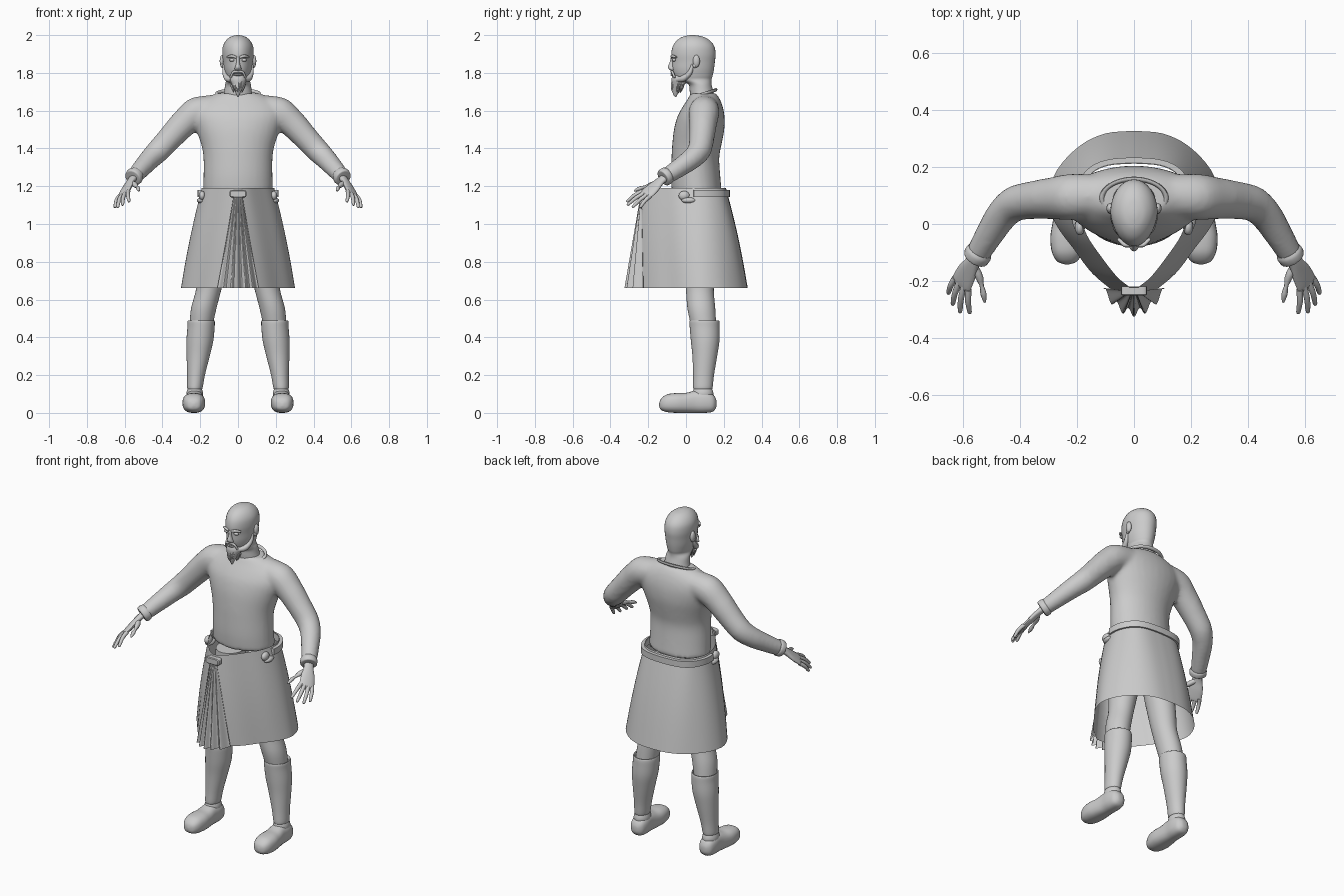
import bpy, bmesh, math, random
from mathutils import Vector as V

random.seed(4)
grey = bpy.data.materials.new("light_grey")
grey.diffuse_color = (0.6, 0.6, 0.6, 1)


def ring(c, u, v, n=24, p=1.0):
    """Closed (super)ellipse around c; p < 1 makes it boxier."""
    pw = lambda t: math.copysign(abs(t) ** p, t)
    return [V(c) + V(u) * pw(math.cos(a)) + V(v) * pw(math.sin(a))
            for a in (2 * math.pi * i / n for i in range(n))]


def smooth_rings(rings, k):
    """Catmull-Rom interpolation between successive rings."""
    out, m = [], len(rings)
    for i in range(m - 1):
        a, b, c, d = (rings[min(max(j, 0), m - 1)] for j in (i - 1, i, i + 1, i + 2))
        for s in range(k):
            t = s / k
            out.append([q + (r - p) * (t / 2) + (2 * p - 5 * q + 4 * r - w) * (t * t / 2)
                        + (3 * q - p - 3 * r + w) * (t ** 3 / 2)
                        for p, q, r, w in zip(a, b, c, d)])
    return out + [rings[-1]]


def loft(bm, rings, k=4, caps=True, closed=True):
    rows = [[bm.verts.new(p) for p in r] for r in smooth_rings(rings, k)]
    n = len(rows[0])
    for a, b in zip(rows, rows[1:]):
        for i in range(n if closed else n - 1):
            j = (i + 1) % n
            bm.faces.new((a[i], a[j], b[j], b[i]))
    if caps:
        bm.faces.new(rows[0])
        bm.faces.new(rows[-1])


def tube(bm, pts, n=16, k=4):
    """Round tube through (x, y, z, radius) points."""
    rings = []
    for i, p in enumerate(pts):
        t = (V(pts[min(i + 1, len(pts) - 1)][:3]) - V(pts[max(i - 1, 0)][:3])).normalized()
        ref = V((0.3, 1, 0.1)) if abs(t.y) < 0.9 else V((1, 0, 0.1))
        u = t.cross(ref).normalized()
        rings.append(ring(p[:3], u * p[3], t.cross(u) * p[3], n))
    loft(bm, rings, k)


def stack(bm, rows, tilt=0.0, k=4, p=1.0):
    """Upright loft from (z, x centre, half width, y front, y back) rows."""
    loft(bm, [ring((x, (y0 + y1) / 2, z), (rx, 0, 0), (0, (y1 - y0) / 2, tilt * (y1 - y0) / 2), 32, p)
              for z, x, rx, y0, y1 in rows], k)


def blob(bm, c, r):
    c, r = V(c), V(r)
    loft(bm, [ring(c + V((0, 0, r.z * math.cos(a))), (r.x * math.sin(a), 0, 0), (0, r.y * math.sin(a), 0), 14)
              for a in (0.1 + 2.94 * i / 8 for i in range(9))], 1)


def finish(name, bm, mirror=False, angle=50, thick=0):
    bmesh.ops.recalc_face_normals(bm, faces=bm.faces)
    me = bpy.data.meshes.new(name)
    bm.to_mesh(me)
    bm.free()
    me.materials.append(grey)
    ob = bpy.data.objects.new(name, me)
    bpy.context.collection.objects.link(ob)
    bpy.ops.object.select_all(action='DESELECT')
    ob.select_set(True)
    bpy.context.view_layer.objects.active = ob
    bpy.ops.object.shade_smooth_by_angle(angle=math.radians(angle))
    if mirror:
        m = ob.modifiers.new("mirror", 'MIRROR')
        m.use_mirror_merge = False
    if thick:
        ob.modifiers.new("thickness", 'SOLIDIFY').thickness = thick
    return ob


# Tunic: torso and sleeves fused into one smooth skin
bm = bmesh.new()
stack(bm, [(1.165, 0, .185, -.075, .19), (1.25, 0, .183, -.08, .182), (1.35, 0, .183, -.077, .176),
           (1.42, 0, .195, -.073, .188), (1.5, 0, .222, -.064, .203), (1.57, 0, .245, -.045, .204),
           (1.62, 0, .235, -.018, .195), (1.66, 0, .185, .008, .18), (1.692, 0, .115, .025, .16)], k=3)
for s in (1, -1):
    tube(bm, [(s * x, y, z, r) for x, y, z, r in
              [(.12, .1, 1.61, .075), (.22, .095, 1.59, .082), (.29, .09, 1.53, .074), (.36, .083, 1.455, .067),
               (.42, .07, 1.39, .063), (.465, .03, 1.345, .057), (.51, -.04, 1.295, .05), (.55, -.108, 1.25, .043)]])
tunic = finish("tunic", bm)
rm = tunic.modifiers.new("fuse", 'REMESH')
rm.mode, rm.voxel_size, rm.use_smooth_shade = 'VOXEL', 0.012, True
sm = tunic.modifiers.new("soften", 'SMOOTH')
sm.iterations, sm.factor = 6, 0.5

# Collar and cuffs
bm = bmesh.new()
path = ring((0, .09, 1.688), (.113, 0, 0), (0, .068, .022), 32)
rings = []
for q in path + path[:1]:
    out = (q - V((0, .09, 1.688))).normalized()
    rings.append(ring(q, out * .009, (0, 0, .009), 8))
loft(bm, rings, 1, False)
finish("collar", bm)
bm = bmesh.new()
tube(bm, [(.541, -.094, 1.26, .043), (.546, -.103, 1.255, .048), (.556, -.119, 1.244, .046), (.558, -.122, 1.242, .036)])
finish("sleeve_cuff", bm, True)

# Hands: flat palm, four fingers and a thumb
bm = bmesh.new()
wide, flat = V((.68, .62, -.38)).normalized(), V((.45, .15, .88)).normalized()
loft(bm, [ring(c, wide * w, flat * h, 16) for c, w, h in
          [((.545, -.10, 1.255), .026, .022), ((.568, -.137, 1.226), .028, .019), ((.588, -.172, 1.192), .04, .018),
           ((.607, -.212, 1.158), .043, .014), ((.611, -.222, 1.15), .036, .008)]])
for off, tip in ((-.034, (.577, -.315, 1.118)), (-.012, (.612, -.312, 1.1)), (.011, (.638, -.285, 1.088)), (.033, (.653, -.245, 1.087))):
    a, b = V((.605, -.21, 1.16)) + wide * off, V(tip)
    mid = a.lerp(b, .5) + flat * .008
    tube(bm, [(*a, .012), (*mid, .0105), (*a.lerp(b, .92), .008), (*b, .003)], 10, 3)
tube(bm, [(.565, -.145, 1.22, .014), (.542, -.19, 1.205, .014), (.53, -.24, 1.19, .011), (.524, -.275, 1.175, .004)], 10, 3)
finish("hand", bm, True)

# Head and neck
bm = bmesh.new()
stack(bm, [(1.65, 0, .085, .025, .155), (1.70, 0, .073, .02, .145), (1.74, 0, .068, .012, .135), (1.765, 0, .062, -.045, .135),
           (1.785, 0, .067, -.062, .141), (1.82, 0, .075, -.072, .148), (1.86, 0, .079, -.074, .153), (1.90, 0, .083, -.078, .157),
           (1.94, 0, .08, -.07, .15), (1.97, 0, .065, -.05, .128), (1.99, 0, .042, -.02, .095), (1.998, 0, .018, .01, .06),
           (2.0, 0, .004, .03, .038)])
for f in bm.verts:  # narrow the face towards the front
    if f.co.z > 1.75 and f.co.y < .04:
        f.co.x *= 1 - 1.0 * min(.04 - f.co.y, .1)
finish("head", bm)
bm = bmesh.new()
stack(bm, [(1.812, 0, .012, -.08, -.055), (1.82, 0, .019, -.09, -.055), (1.832, 0, .015, -.096, -.055),
           (1.855, 0, .009, -.087, -.055), (1.885, 0, .008, -.079, -.06)], k=3)
finish("nose", bm)
bm = bmesh.new()
tube(bm, [(.01, -.074, 1.882, .007), (.033, -.073, 1.889, .008), (.056, -.052, 1.883, .006)], 8)
finish("brow", bm, True)
bm = bmesh.new()
blob(bm, (.032, -.063, 1.868), (.016, .011, .008))
finish("eye", bm, True)
bm = bmesh.new()
blob(bm, (0, -.072, 1.79), (.024, .01, .006))
blob(bm, (0, -.073, 1.799), (.026, .009, .005))
finish("lips", bm)
bm = bmesh.new()
blob(bm, (.084, .055, 1.862), (.013, .019, .033))
blob(bm, (.082, .046, 1.84), (.01, .011, .014))
finish("ear", bm, True)

# Beard: chin mass, jaw line, moustache and loose locks
bm = bmesh.new()
stack(bm, [(1.785, 0, .035, -.072, -.01), (1.765, 0, .047, -.077, .015), (1.74, 0, .036, -.076, -.005),
           (1.71, 0, .02, -.075, -.028), (1.685, 0, .009, -.067, -.045), (1.672, 0, .002, -.058, -.052)])
for s in (1, -1):
    tube(bm, [(s * .074, .035, 1.845, .007), (s * .07, .02, 1.80, .013), (s * .055, -.015, 1.77, .017), (s * .03, -.045, 1.765, .016)], 10)
    tube(bm, [(0, -.077, 1.808, .006), (s * .025, -.072, 1.804, .007), (s * .04, -.06, 1.775, .006)], 8)
for i in range(22):
    a = random.uniform(-2.6, 2.6)
    x, y, z = .036 * math.sin(a), -.037 - .035 * math.cos(a), random.uniform(1.735, 1.765)
    tube(bm, [(x, y, z, .007), (x * .8, y - .002, z - .022, .006), (x * .6, y * .8 - .012, z - .045, .001)], 6, 2)
finish("beard", bm)

# Skirt: open shell between a waist outline and a wider hem outline
waist = [(0, .212), (.09, .205), (.15, .175), (.187, .11), (.19, .04), (.165, -.04), (.115, -.115), (.06, -.185), (.015, -.222)]
hem = [(0, .327), (.1, .318), (.19, .275), (.27, .19), (.302, .09), (.275, .0), (.21, -.09), (.145, -.175), (.06, -.245)]


def outline(half, z, grow=0.0):
    pts = [V((x, y, z)) for x, y in half]
    fine = [r[0] for r in smooth_rings([[p] for p in pts], 4)]
    full = fine + [V((-p.x, p.y, p.z)) for p in reversed(fine[1:])]
    return [p + V((p.x, p.y - .03, 0)).normalized() * grow for p in full]


bm = bmesh.new()
top, bot = outline(waist, 1.19), outline(hem, .66)
rows = []
for i in range(10):
    t = i / 9
    bulge = .008 * math.sin(math.pi * t)
    rows.append([a.lerp(b, t) + V((a.x, a.y - .03, 0)).normalized() * bulge for a, b in zip(top, bot)])
loft(bm, rows, 1, False)
finish("skirt", bm)

# Pleated fan hanging from the buckle
bm = bmesh.new()
rows = []
for i in range(10):
    t = i / 9
    row = []
    for j in range(61):
        s = j / 30 - 1
        wave = math.cos(s * math.pi * 5.5) * .014 * t
        row.append(V((s * (.02 + .09 * t ** 1.1), -.236 - .076 * t + .085 * t * s * s - wave, 1.18 - .52 * t)))
    rows.append(row)
loft(bm, rows, 1, False, False)
finish("pleated_panel", bm)

# Belt around the back, with end knots and front buckle
bm = bmesh.new()
lo, hi = outline(waist, 1.143, .022), outline(waist, 1.18, .022)
li, hn = outline(waist, 1.143, .002), outline(waist, 1.18, .002)
idx = [i for i in list(range(-20, 0)) + list(range(0, 21)) if lo[i].y > .02]
loft(bm, [[lo[i], hi[i], hn[i], li[i]] for i in idx], 1)
finish("belt", bm, angle=35)
bm = bmesh.new()
blob(bm, (.195, .015, 1.125), (.022, .04, .016))
blob(bm, (.19, -.01, 1.15), (.018, .03, .025))
finish("belt_knot", bm, True)
bm = bmesh.new()
loft(bm, [ring((0, y, 1.16), (w, 0, 0), (0, 0, h), 24, .4)
          for y, w, h in ((-.22, .045, .02), (-.247, .045, .02), (-.251, .04, .016))], 1)
finish("buckle", bm, angle=35)

# Legs with wrapped shins and soft shoes
bm = bmesh.new()
stack(bm, [(1.1, .095, .08, -.02, .16), (.9, .115, .082, -.02, .16), (.75, .14, .075, -.01, .152), (.65, .156, .067, 0, .147),
           (.55, .182, .067, .008, .155), (.45, .197, .06, .03, .16)])
finish("leg", bm, True)
bm = bmesh.new()
stack(bm, [(.478, .195, .06, .03, .165), (.49, .195, .068, .022, .172), (.482, .195, .072, .018, .177), (.45, .196, .072, .02, .178),
           (.38, .202, .071, .026, .177), (.3, .211, .061, .034, .165), (.2, .222, .047, .038, .148), (.135, .228, .041, .038, .141),
           (.125, .228, .036, .042, .136)])
finish("shin_wrap", bm, True)
bm = bmesh.new()
stack(bm, [(.05, .229, .035, .045, .135), (.1, .229, .044, .035, .145), (.13, .229, .037, .042, .137)])
loft(bm, [ring((x, y, (a + b) / 2), (w, 0, 0), (0, 0, (b - a) / 2), 24, .8) for y, x, w, a, b in
          [(-.142, .235, .006, .035, .05), (-.132, .235, .034, .016, .075), (-.1, .235, .053, .004, .098), (-.05, .234, .06, 0, .105),
           (0, .232, .055, 0, .106), (.05, .23, .049, 0, .118), (.1, .229, .049, 0, .118), (.14, .229, .041, .006, .1),
           (.158, .229, .022, .025, .075), (.162, .229, .006, .042, .055)]])
finish("shoe", bm, True)
